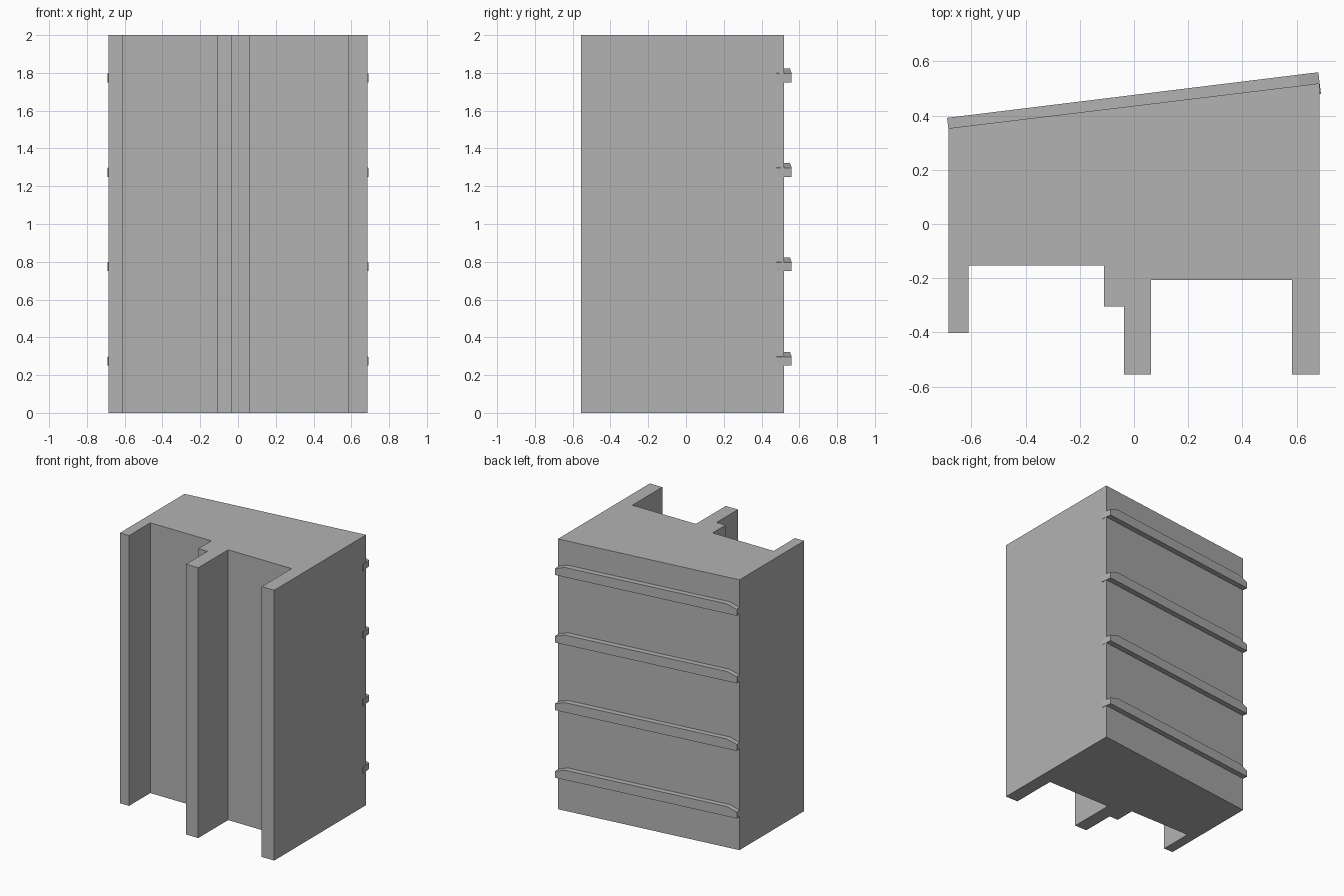
import bpy, bmesh, math
from mathutils import Matrix

cube = bpy.data.objects.get("Cube")
if cube:
    bpy.data.objects.remove(cube, do_unlink=True)

grey = bpy.data.materials.new("plain_grey")
grey.use_nodes = True
colour = (0.45, 0.45, 0.45, 1)
grey.diffuse_color = colour
grey.node_tree.nodes["Principled BSDF"].inputs["Base Color"].default_value = colour


def prism(name, profile, depth, matrix=Matrix()):
    """Extrude a closed XY profile along local z, then place it."""
    bm = bmesh.new()
    face = bm.faces.new([bm.verts.new((x, y, 0)) for x, y in profile])
    ext = bmesh.ops.extrude_face_region(bm, geom=[face])
    verts = [g for g in ext["geom"] if isinstance(g, bmesh.types.BMVert)]
    bmesh.ops.translate(bm, verts=verts, vec=(0, 0, depth))
    bmesh.ops.recalc_face_normals(bm, faces=bm.faces)
    mesh = bpy.data.meshes.new(name)
    bm.to_mesh(mesh)
    bm.free()
    mesh.materials.append(grey)
    obj = bpy.data.objects.new(name, mesh)
    obj.matrix_world = matrix
    bpy.context.collection.objects.link(obj)
    return obj


# Upright body: slanted back, two open bays and three fins at the front
side = 0.685
plan = [
    (-side, 0.353), (-side, -0.403), (-0.61, -0.403), (-0.61, -0.154),
    (-0.11, -0.154), (-0.11, -0.305), (-0.037, -0.305), (-0.037, -0.555),
    (0.063, -0.555), (0.063, -0.206), (0.583, -0.206), (0.583, -0.555),
    (side, -0.555), (side, 0.519),
]
prism("body", plan, 2.0)

# Horizontal rails with clipped upper ends, half sunk into the slanted back
half, clip = 0.69, 0.075
rail = [(-half, 0), (half, 0), (half, 0.047),
        (half - clip, 0.072), (clip - half, 0.072), (-half, 0.047)]
slant = Matrix.Rotation(math.radians(7), 4, "Z")
upright = Matrix.Rotation(math.radians(90), 4, "X")
for i in range(4):
    place = Matrix.Translation((0, 0.436, 0.25 + 0.5 * i))
    # the profile stands up in XZ, and its thickness runs along y
    centre = Matrix.Translation((0, 0.04, 0))
    prism(f"back_rail_{i + 1}", rail, 0.08, place @ slant @ centre @ upright)
